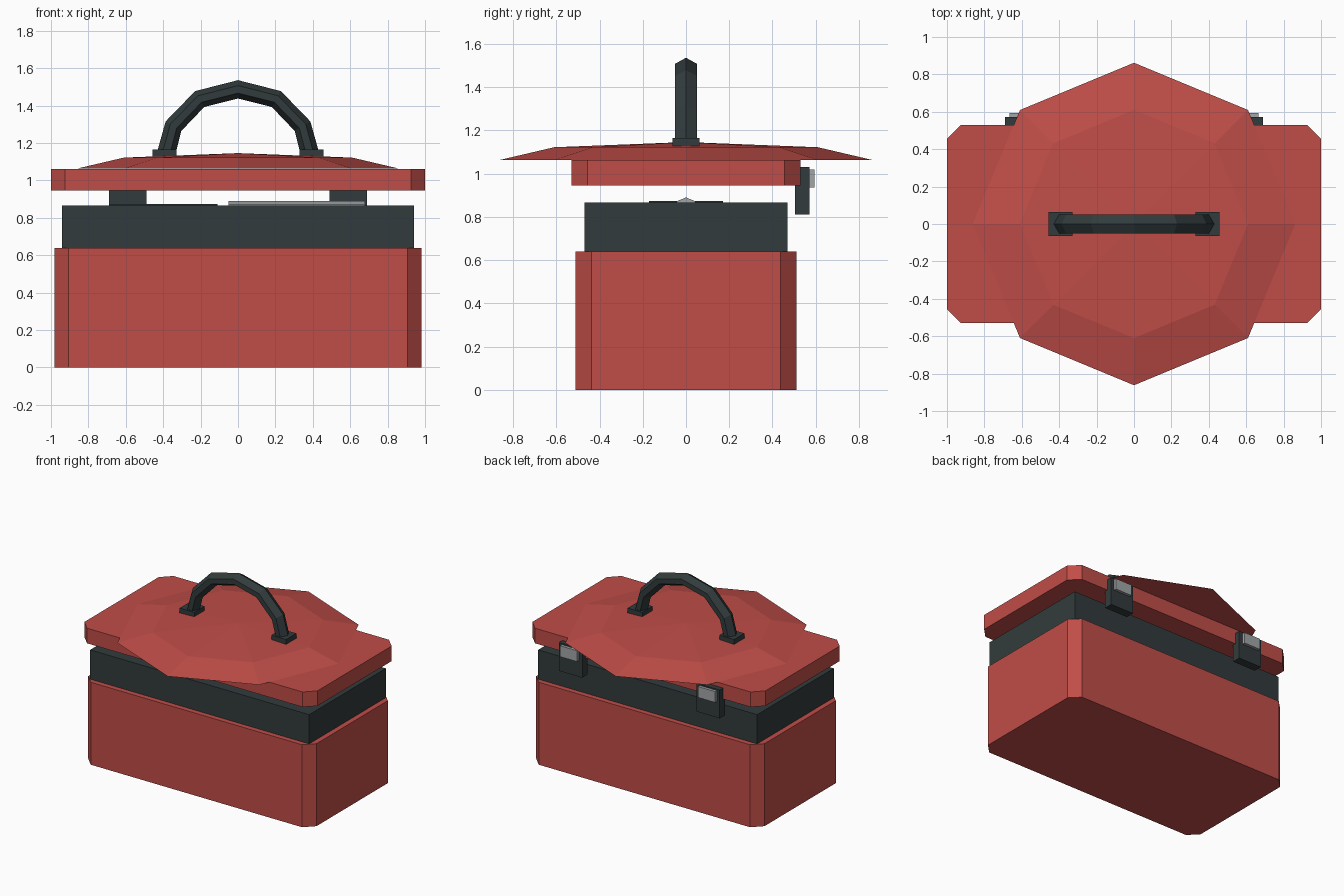
import bpy, bmesh, math
from mathutils import Vector

if "Cube" in bpy.data.objects:
    bpy.data.objects.remove(bpy.data.objects["Cube"])


def material(name, rgb):
    m = bpy.data.materials.new(name)
    m.diffuse_color = (*rgb, 1)
    m.use_nodes = True
    m.node_tree.nodes["Principled BSDF"].inputs["Base Color"].default_value = m.diffuse_color
    return m


RED = material("red paint", (0.53, 0.075, 0.065))
DARK = material("dark plastic", (0.032, 0.044, 0.045))
GREY = material("grey metal", (0.36, 0.38, 0.39))


def finish(name, bm, mat):
    bmesh.ops.recalc_face_normals(bm, faces=bm.faces)
    me = bpy.data.meshes.new(name)
    bm.to_mesh(me)
    bm.free()
    me.materials.append(mat)
    ob = bpy.data.objects.new(name, me)
    bpy.context.collection.objects.link(ob)
    return ob


def box(name, lo, hi, mat, chamfer=0):
    """Box between two corners, optionally with chamfered upright edges."""
    bm = bmesh.new()
    bmesh.ops.create_cube(bm, size=1)
    for v in bm.verts:
        v.co = Vector([hi[i] if v.co[i] > 0 else lo[i] for i in range(3)])
    if chamfer:
        uprights = [e for e in bm.edges
                    if abs(e.verts[0].co.z - e.verts[1].co.z) > 0.01]
        bmesh.ops.bevel(bm, geom=uprights, offset=chamfer, segments=1,
                        affect='EDGES', offset_type='OFFSET')
    return finish(name, bm, mat)


def loft(name, rings, mat):
    """Skin a list of equal-length closed rings and cap both ends."""
    bm = bmesh.new()
    rows = [[bm.verts.new(p) for p in r] for r in rings]
    n = len(rows[0])
    for a, b in zip(rows, rows[1:]):
        for i in range(n):
            j = (i + 1) % n
            bm.faces.new((a[i], a[j], b[j], b[i]))
    bm.faces.new(rows[0])
    bm.faces.new(rows[-1])
    return finish(name, bm, mat)


# Body, inner tray and raised lid
box("body", (-0.98, -0.51, 0), (0.98, 0.51, 0.64), RED, 0.073)
box("tray", (-0.94, -0.47, 0.62), (0.94, 0.47, 0.867), DARK)
box("lid", (-1, -0.53, 0.945), (1, 0.53, 1.062), RED, 0.075)

# Eight-sided shallow dome on the lid
bm = bmesh.new()
rings = []
for r, z in ((0.862, 1.063), (0.61, 1.122)):
    rings.append([bm.verts.new((r * math.cos(i * math.pi / 4),
                                r * math.sin(i * math.pi / 4), z)) for i in range(8)])
apex = bm.verts.new((0, 0, 1.146))
bm.faces.new(rings[0])
for i in range(8):
    j = (i + 1) % 8
    bm.faces.new((rings[0][i], rings[0][j], rings[1][j], rings[1][i]))
    bm.faces.new((rings[1][i], rings[1][j], apex))
finish("lid_dome", bm, RED)

# Carry handle: hexagonal section swept along an arch
half = [(0.385, 1.14), (0.345, 1.29), (0.205, 1.435)]
path = [Vector((-x, 0, z)) for x, z in half] + [Vector((0, 0, 1.487))] \
    + [Vector((x, 0, z)) for x, z in reversed(half)]
section = [(0.049, 0), (0.02, 0.052), (-0.02, 0.052),
           (-0.049, 0), (-0.02, -0.052), (0.02, -0.052)]
sweep = []
for i, p in enumerate(path):
    t = (path[min(i + 1, len(path) - 1)] - path[max(i - 1, 0)]).normalized()
    out = Vector((-t.z, 0, t.x))
    sweep.append([p + out * a + Vector((0, b, 0)) for a, b in section])
loft("carry_handle", sweep, DARK)

# Handle feet and rear latches, one on each side
for s, side in ((-1, "left"), (1, "right")):
    def pair(name, x0, x1, y0, y1, z0, z1, mat):
        xs = sorted((s * x0, s * x1))
        box(f"{side}_{name}", (xs[0], y0, z0), (xs[1], y1, z1), mat)
    pair("handle_foot", 0.33, 0.457, -0.063, 0.063, 1.115, 1.165, DARK)
    pair("latch", 0.49, 0.69, 0.505, 0.572, 0.81, 1.03, DARK)
    pair("latch_plate", 0.52, 0.665, 0.56, 0.594, 0.935, 1.02, GREY)

# Tools lying in the tray
box("tool_grip", (-0.69, -0.17, 0.83), (-0.11, 0.17, 0.874), DARK)
loft("tool_shaft", [[(x, 0.06 * math.sin(k * math.pi / 4),
                      0.83 + 0.06 * math.cos(k * math.pi / 4)) for k in range(8)]
                    for x in (-0.05, 0.68)], GREY)
